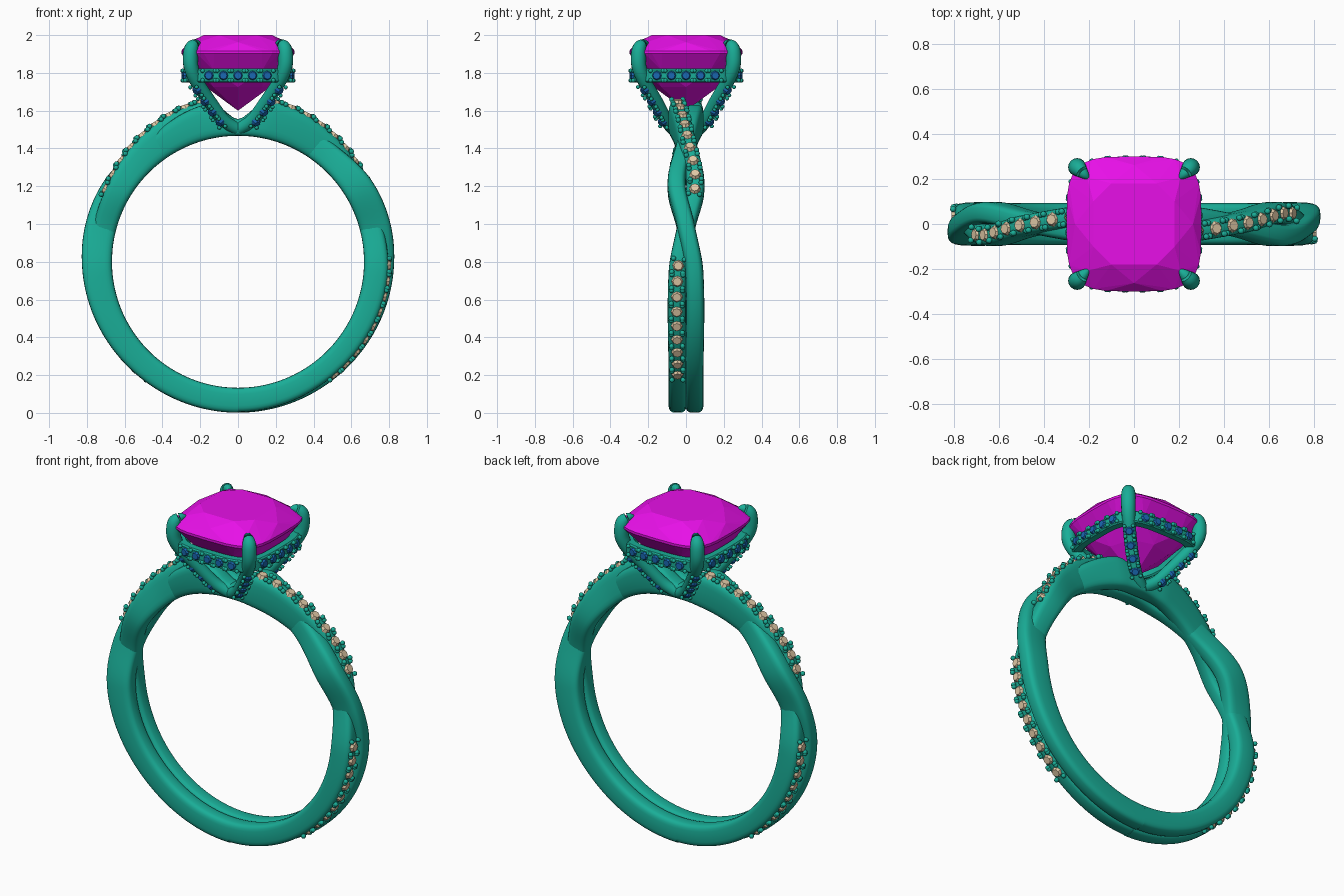
import bpy, bmesh, math
from mathutils import Vector, Matrix

if "Cube" in bpy.data.objects:
    bpy.data.objects.remove(bpy.data.objects["Cube"])

CZ, R_IN, N = 0.80, 0.667, 3.8      # finger hole centre / radius, cushion exponent


def material(name, col):
    m = bpy.data.materials.new(name)
    m.diffuse_color = (*col, 1)
    m.use_nodes = True
    m.node_tree.nodes["Principled BSDF"].inputs["Base Color"].default_value = m.diffuse_color
    return m


METAL = material("metal", (0.01, 0.42, 0.31))
MAGENTA = material("magenta", (0.80, 0.005, 0.80))
TAN = material("tan", (0.75, 0.58, 0.38))
BLUE = material("blue", (0.01, 0.14, 0.45))


def finish(bm, name, mat, smooth=True):
    bmesh.ops.recalc_face_normals(bm, faces=bm.faces[:])
    me = bpy.data.meshes.new(name)
    bm.to_mesh(me)
    bm.free()
    me.materials.append(mat)
    ob = bpy.data.objects.new(name, me)
    bpy.context.collection.objects.link(ob)
    if smooth:
        bpy.ops.object.select_all(action='DESELECT')
        ob.select_set(True)
        bpy.context.view_layer.objects.active = ob
        bpy.ops.object.shade_smooth_by_angle(angle=math.radians(40))
    return ob


def loft(rings, name, closed=False):
    bm = bmesh.new()
    vs = [[bm.verts.new(p) for p in r] for r in rings]
    n = len(vs[0])
    pairs = list(zip(vs, vs[1:])) + ([(vs[-1], vs[0])] if closed else [])
    for a, b in pairs:
        for i in range(n):
            j = (i + 1) % n
            bm.faces.new((a[i], a[j], b[j], b[i]))
    if not closed:
        bm.faces.new(vs[0])
        bm.faces.new(vs[-1])
    return finish(bm, name, METAL)


def ev(keys, t):
    """Smooth interpolation of rows (t, v0, v1, ...)."""
    def slope(i, c):
        if i == 0 or i == len(keys) - 1:
            return 0
        return (keys[i + 1][c] - keys[i - 1][c]) / (keys[i + 1][0] - keys[i - 1][0])
    i = max(k for k in range(len(keys) - 1) if keys[k][0] <= t or k == 0)
    a, b = keys[i], keys[i + 1]
    h = b[0] - a[0]
    u = (t - a[0]) / h
    return [(2*u**3 - 3*u*u + 1) * a[c] + (u**3 - 2*u*u + u) * h * slope(i, c)
            + (3*u*u - 2*u**3) * b[c] + (u**3 - u*u) * h * slope(i + 1, c)
            for c in range(1, len(a))]


def spow(v, e):
    return math.copysign(abs(v) ** e, v)


def set_stone(gems, beads, loc, normal, along, r, pitch):
    """Faceted stone with four holding beads."""
    z = Vector(normal).normalized()
    x = Vector(along)
    x = (x - z * x.dot(z)).normalized()
    m = Matrix.Translation(loc) @ Matrix((x, z.cross(x), z)).transposed().to_4x4()
    bmesh.ops.create_cone(gems, cap_ends=True, segments=8, radius1=r, radius2=r * 0.62,
                          depth=r * 0.7, matrix=m)
    for sx in (-1, 1):
        for sy in (-1, 1):
            bmesh.ops.create_icosphere(
                beads, subdivisions=2, radius=r * 0.38,
                matrix=m @ Matrix.Translation((sx * pitch * 0.43, sy * r * 0.82, r * 0.15)))


# Twisted shank: (angle, y, outer radius) for each strand of the right half
STONE_STRAND = [(-90, -.045, .795), (-50, -.045, .787), (-4, -.044, .797), (14, 0, .79),
                (32, .05, .805), (52, .008, .84), (77, -.043, .868), (82, -.045, .84), (90, -.045, .755)]
PLAIN_STRAND = [(-90, .045, .799), (-50, .045, .803), (-4, .044, .825), (14, 0, .832),
                (32, -.05, .828), (52, -.008, .805), (77, .043, .85), (82, .045, .83), (90, .045, .755)]


def polar(a, r, y, s):
    a = math.radians(a)
    return Vector((s * r * math.cos(a), s * y, CZ + r * math.sin(a)))


def strand(keys, s, name):
    rings = []
    for k in range(91):
        a = -90 + 2 * k
        y, ro = ev(keys, a)
        ring = []
        for i in range(24):
            t = math.tau * i / 24
            c, d = spow(math.cos(t), .55), spow(math.sin(t), .55)
            ring.append(polar(a, (R_IN + ro) / 2 + c * (ro - R_IN) / 2, y + d * .048, s))
        rings.append(ring)
    loft(rings, name)


tan_bm, blue_bm, bead_bm = bmesh.new(), bmesh.new(), bmesh.new()
for s, side in ((1, "right"), (-1, "left")):
    strand(STONE_STRAND, s, side + "_stone_strand")
    strand(PLAIN_STRAND, s, side + "_plain_strand")
    for start in (-49.5, 29):
        for k in range(9):
            a = start + 6 * k
            (y, r), (y2, r2) = ev(STONE_STRAND, a), ev(STONE_STRAND, a + 1)
            p, q = polar(a, r, y, s), polar(a + 1, r2, y2, s)
            nrm = p - Vector((0, p.y, CZ))
            set_stone(tan_bm, bead_bm, p, nrm, q - p, .036, .084)

# Cushion-cut centre gem as a convex hull of facet corners
gem = bmesh.new()


def cushion(t, size, z, n=N):
    return Vector((size * spow(math.cos(t), 2 / n), size * spow(math.sin(t), 2 / n), z))


for count, size, z, off, n in ((32, .30, 1.917, 0, N), (32, .30, 1.903, 0, N), (8, .19, 2.0, .5, 3),
                               (8, .262, 1.962, 0, 3), (8, .245, 1.815, .5, 3), (8, .17, 1.725, 0, 2.6)):
    for i in range(count):
        gem.verts.new(cushion(math.tau * (i + off) / count, size, z, n))
gem.verts.new((0, 0, 1.6))
bmesh.ops.convex_hull(gem, input=gem.verts[:])
bmesh.ops.dissolve_limit(gem, angle_limit=.02, verts=gem.verts[:], edges=gem.edges[:])
finish(gem, "centre_gem", MAGENTA, smooth=False)

# Cushion-shaped gallery rail with stones on each side
loft([[cushion(math.tau * i / 96, w, z) for w, z in
       ((.238, 1.757), (.245, 1.75), (.281, 1.75), (.288, 1.757),
        (.288, 1.815), (.281, 1.822), (.245, 1.822), (.238, 1.815))]
      for i in range(96)], "gallery_rail", closed=True)
for q in range(4):
    rot = Matrix.Rotation(q * math.pi / 2, 3, 'Z')
    for k in range(-2, 3):
        y = k * .077
        x = .288 * (1 - (abs(y) / .288) ** N) ** (1 / N)
        nrm = rot @ Vector((x ** (N - 1), spow(y, N - 1), 0))
        set_stone(blue_bm, bead_bm, rot @ Vector((x, y, 1.786)), nrm,
                  nrm.cross(Vector((0, 0, 1))), .031, .077)

# Four claw prongs: (t, x, y, z, radius)
PRONG = [(0, .008, .07, 1.505, .034), (1, .075, .105, 1.55, .034), (2, .15, .158, 1.65, .035),
         (3, .222, .222, 1.76, .036), (4, .248, .248, 1.83, .039), (5, .252, .252, 1.89, .040),
         (6, .245, .245, 1.935, .036), (7, .222, .222, 1.956, .023), (8, .2, .2, 1.953, .006)]


def prong_frame(t, sx, sy):
    x, y, z, r = ev(PRONG, t)
    a, b = ev(PRONG, max(0, t - .1)), ev(PRONG, min(8, t + .1))
    flip = Vector((sx, sy, 1))
    tan = (Vector(b[:3]) - Vector(a[:3])).normalized()
    side = tan.cross(Vector((1, 1, -.6))).normalized()
    out = side.cross(tan).normalized()
    return [v * flip for v in (Vector((x, y, z)), tan, side, out)] + [r]


for sx in (-1, 1):
    for sy in (-1, 1):
        rings = []
        for k in range(41):
            p, tan, side, out, r = prong_frame(k / 5, sx, sy)
            rings.append([p + r * (side * math.cos(math.tau * i / 16) + out * math.sin(math.tau * i / 16))
                          for i in range(16)])
        loft(rings, ("back" if sy > 0 else "front") + ("_right" if sx > 0 else "_left") + "_prong")
        for k in range(4):
            p, tan, side, out, r = prong_frame(1.12 + .52 * k, sx, sy)
            set_stone(blue_bm, bead_bm, p + out * r * .95, out, tan, .029, .066)

finish(tan_bm, "shank_stones", TAN, smooth=False)
finish(blue_bm, "head_stones", BLUE, smooth=False)
finish(bead_bm, "setting_beads", METAL)
